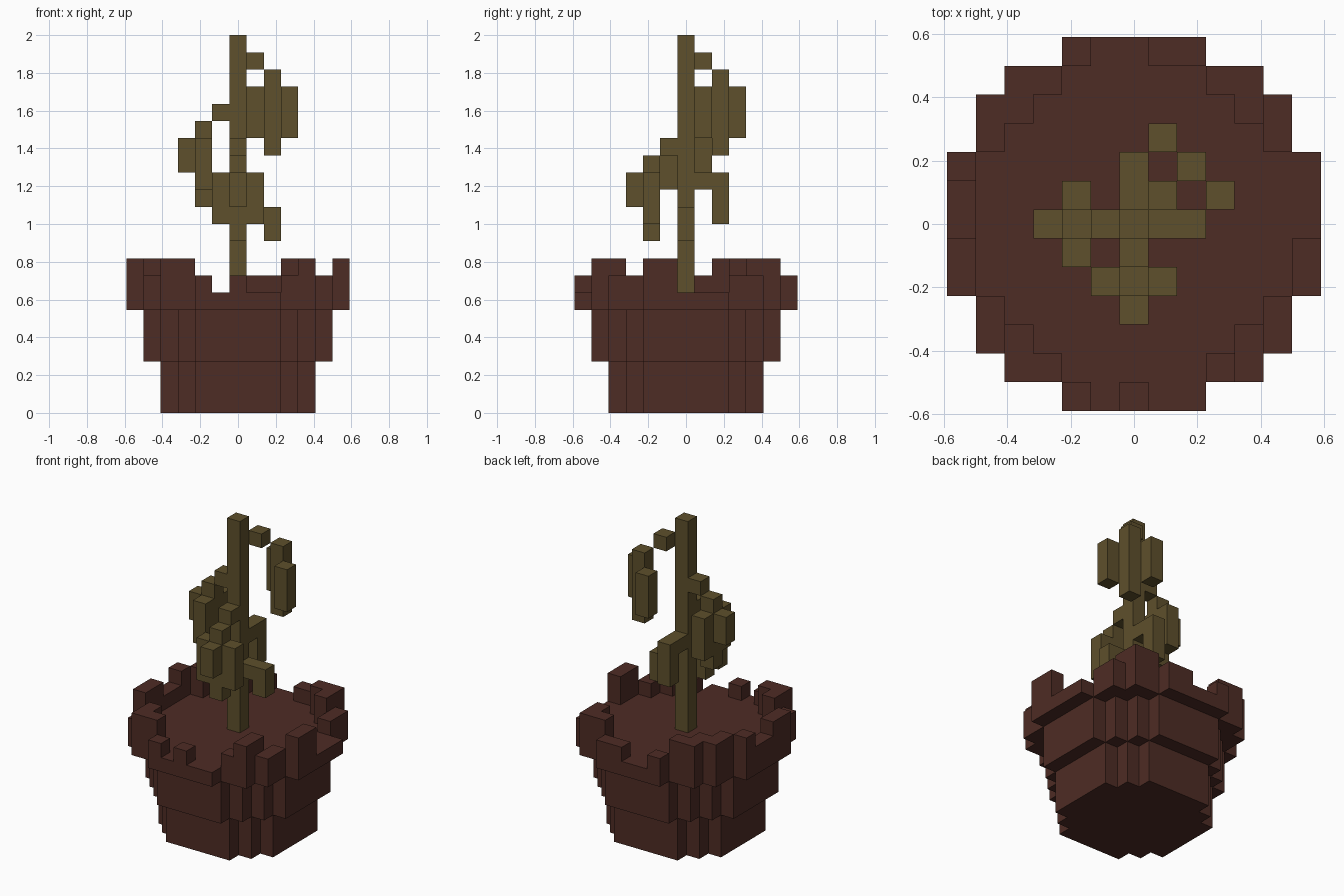
import bpy, bmesh
from mathutils import Vector

cube = bpy.data.objects.get("Cube")
if cube:
    bpy.data.objects.remove(cube, do_unlink=True)

V = 2 / 22  # edge length of one block


def material(name, color):
    m = bpy.data.materials.new(name)
    m.diffuse_color = color
    m.use_nodes = True
    m.node_tree.nodes["Principled BSDF"].inputs["Base Color"].default_value = color
    return m


clay = material("dark clay", (0.076, 0.025, 0.018, 1))
wood = material("olive wood", (0.112, 0.080, 0.025, 1))

# Corner loops of a block's six sides, keyed by outward direction
SIDES = {
    (1, 0, 0): ((1, -1, 0), (1, 1, 0), (1, 1, 2), (1, -1, 2)),
    (-1, 0, 0): ((-1, 1, 0), (-1, -1, 0), (-1, -1, 2), (-1, 1, 2)),
    (0, 1, 0): ((1, 1, 0), (-1, 1, 0), (-1, 1, 2), (1, 1, 2)),
    (0, -1, 0): ((-1, -1, 0), (1, -1, 0), (1, -1, 2), (-1, -1, 2)),
    (0, 0, 1): ((-1, -1, 2), (1, -1, 2), (1, 1, 2), (-1, 1, 2)),
    (0, 0, -1): ((-1, 1, 0), (1, 1, 0), (1, -1, 0), (-1, -1, 0)),
}


def block_object(name, cells, mat):
    """Skin a set of blocks, keeping only the exposed sides."""
    bm = bmesh.new()
    for c in cells:
        for d, loop in SIDES.items():
            if tuple(a + b for a, b in zip(c, d)) not in cells:
                bm.faces.new([bm.verts.new((Vector(c) + Vector(p) / 2) * V) for p in loop])
    bmesh.ops.remove_doubles(bm, verts=bm.verts, dist=V / 100)
    me = bpy.data.meshes.new(name)
    bm.to_mesh(me)
    bm.free()
    me.materials.append(mat)
    ob = bpy.data.objects.new(name, me)
    bpy.context.collection.objects.link(ob)
    return ob


def column(x, y, z0, z1):
    return {(x, y, z) for z in range(z0, z1)}


# Pot: three stepped round tiers (squared radius, bottom, top)
pot = set()
for r2, z0, z1 in ((20, 0, 3), (30, 3, 6), (42, 6, 7)):
    for x in range(-6, 7):
        for y in range(-6, 7):
            if x * x + y * y <= r2:
                pot |= column(x, y, z0, z1)

# Broken rim: low and tall blocks standing on the edge
low = [(-2, 6), (1, 6), (2, 6), (5, 4), (5, 3), (5, -3), (5, -4), (3, -5),
       (0, -6), (-2, -6), (-5, -4), (-5, -3), (-6, 0), (-6, 1)]
tall = [(3, 5), (4, 5), (4, 4), (6, -1), (6, -2), (4, -4), (4, -5),
        (-3, -5), (-4, -5), (-4, -4), (-6, -2), (-6, -1), (-6, 2),
        (-5, 3), (-5, 4), (-4, 4), (-4, 5), (-3, 5)]
for x, y in low:
    pot |= column(x, y, 7, 8)
for x, y in tall:
    pot |= column(x, y, 7, 9)
block_object("pot", pot, clay)

# Stem
block_object("stem", column(0, 0, 7, 22), wood)

# Drooping branches: columns given as x, y, bottom, top
branches = {
    "top_branch": [(1, 1, 20, 21), (2, 2, 15, 20), (1, 3, 16, 19), (3, 1, 16, 19)],
    "right_branch": [(-1, 0, 17, 18), (-2, 0, 12, 17), (-3, 0, 14, 16),
                     (-2, 1, 13, 16), (-2, -1, 13, 16)],
    "front_branch": [(0, -1, 15, 16), (0, -2, 10, 15), (0, -3, 12, 14),
                     (1, -2, 11, 14), (-1, -2, 11, 14)],
    "back_branch": [(0, 1, 13, 14), (0, 2, 11, 14)],
    "left_branch": [(1, 0, 11, 12), (2, 0, 10, 12)],
}
for name, columns in branches.items():
    block_object(name, set().union(*(column(*c) for c in columns)), wood)
